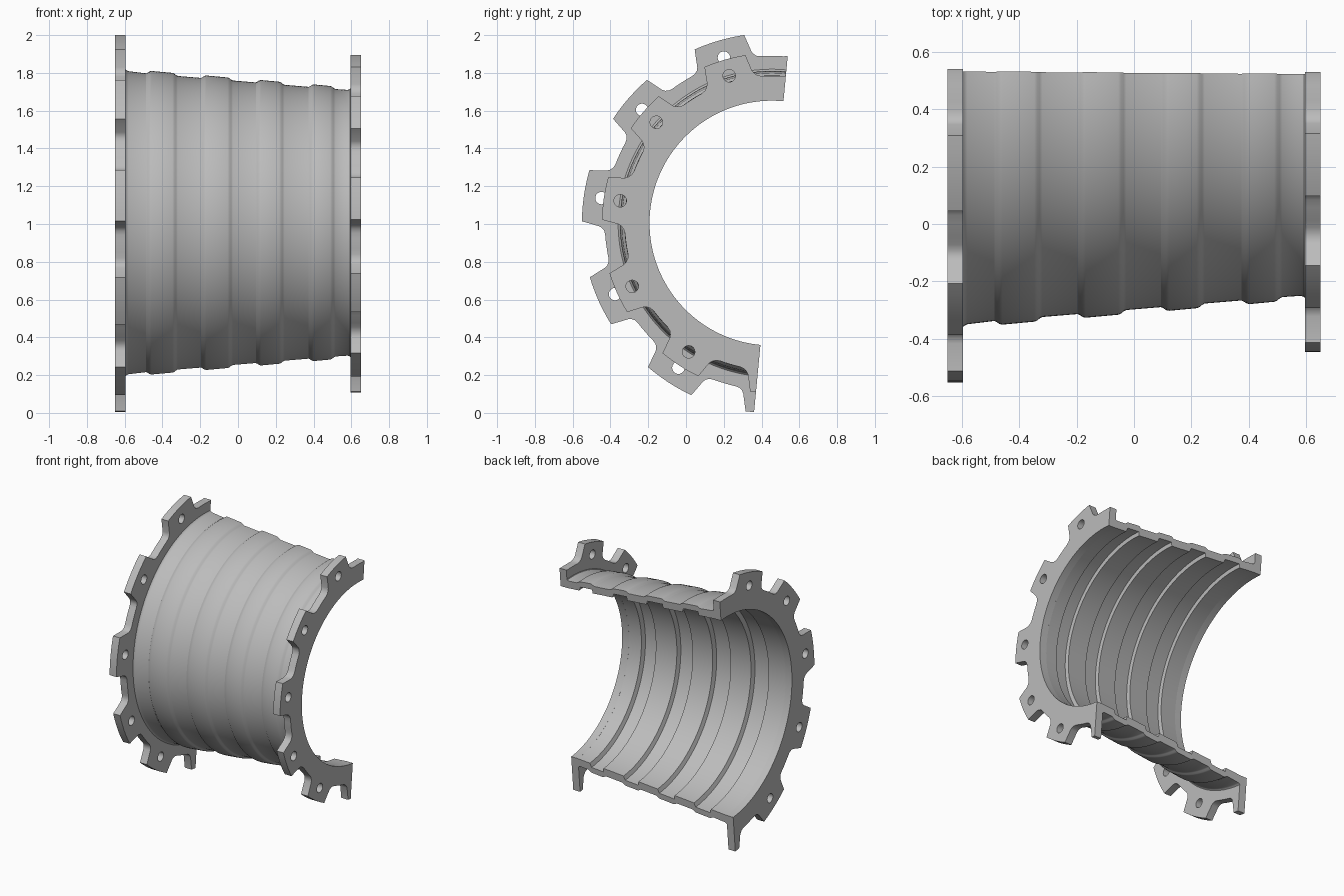
import bpy
import bmesh
from math import sin, cos, radians

cube = bpy.data.objects.get("Cube")
if cube:
    bpy.data.objects.remove(cube)

AXIS_Y, AXIS_Z = 0.455, 1.005      # centre line of the half shell, along x
START, END = 84.6, 264.6           # split plane, degrees
PITCH, FIRST = 360 / 11, 106.2     # lug spacing

grey = bpy.data.materials.new("metal grey")
grey.use_nodes = True
COLOUR = (0.5, 0.5, 0.5, 1)
grey.diffuse_color = COLOUR
bsdf = next(n for n in grey.node_tree.nodes if n.type == 'BSDF_PRINCIPLED')
bsdf.inputs["Base Color"].default_value = COLOUR


def polar(x, r, deg):
    a = radians(deg)
    return (x, AXIS_Y + r * cos(a), AXIS_Z + r * sin(a))


def finish(bm, name):
    bmesh.ops.recalc_face_normals(bm, faces=bm.faces)
    mesh = bpy.data.meshes.new(name)
    bm.to_mesh(mesh)
    bm.free()
    obj = bpy.data.objects.new(name, mesh)
    bpy.context.collection.objects.link(obj)
    mesh.materials.append(grey)
    bpy.ops.object.select_all(action='DESELECT')
    obj.select_set(True)
    bpy.context.view_layer.objects.active = obj
    bpy.ops.object.shade_smooth_by_angle(angle=radians(30))
    return obj


def add_loop(bm, points):
    verts = [bm.verts.new(p) for p in points]
    for a, b in zip(verts, verts[1:] + verts[:1]):
        bm.edges.new((a, b))


def flange(name, x, thickness, bore, lug, hole_r):
    """Half ring with lugs; lug lists (degrees from lug centre, radius)."""
    bm = bmesh.new()
    outline = {}
    for k in range(-1, 7):
        centre = FIRST + k * PITCH
        for off, r in lug:
            for sign in (-1, 1):
                outline[round(centre + sign * off, 3)] = r
    angles = sorted(outline)

    def radius(deg):
        for a, b in zip(angles, angles[1:]):
            if a <= deg <= b:
                t = (deg - a) / (b - a)
                return outline[a] * (1 - t) + outline[b] * t

    used = [START] + [a for a in angles if START < a < END] + [END]
    rim = [polar(x, radius(a), a) for a in used]
    n = 72
    inner = [polar(x, bore, END + (START - END) * i / n) for i in range(n + 1)]
    add_loop(bm, rim + inner)
    # bolt holes
    for k in range(5):
        _, cy, cz = polar(x, hole_r, FIRST + k * PITCH)
        add_loop(bm, [(x, cy + 0.033 * cos(radians(15 * i)),
                       cz + 0.033 * sin(radians(15 * i))) for i in range(24)])
    bmesh.ops.triangle_fill(bm, use_beauty=True, edges=bm.edges[:])
    res = bmesh.ops.extrude_face_region(bm, geom=bm.faces[:], use_keep_orig=True)
    moved = [g for g in res["geom"] if isinstance(g, bmesh.types.BMVert)]
    bmesh.ops.translate(bm, verts=moved, vec=(thickness, 0, 0))
    return finish(bm, name)


def shell(name, profile, steps=96):
    """Sweep a closed (x, radius) profile through the half turn."""
    bm = bmesh.new()
    rings = [[bm.verts.new(polar(x, r, START + (END - START) * i / steps))
              for x, r in profile] for i in range(steps + 1)]
    n = len(profile)
    for a, b in zip(rings, rings[1:]):
        for j in range(n):
            k = (j + 1) % n
            bm.faces.new((a[j], a[k], b[k], b[j]))
    bm.faces.new(rings[0])
    bm.faces.new(rings[-1])
    return finish(bm, name)


# Flanges
flange("large_flange", -0.65, 0.055, 0.747,
       [(0, 1.006), (2.6, 1.006), (5.3, 1.006), (7.8, 1.006), (9.4, 0.915),
        (10, 0.9), (11, 0.889), (12.4, 0.885), (14.4, 0.885)], 0.912)
flange("small_flange", 0.595, 0.055, 0.648,
       [(0, 0.9), (2.4, 0.9), (4.8, 0.9), (7.2, 0.9), (8.8, 0.812),
        (9.5, 0.798), (10.6, 0.786), (12.2, 0.78), (14.4, 0.78)], 0.812)

# Tapered shell with four raised bands, grooved inside
BANDS = [(-0.47, -0.335), (-0.18, -0.043), (0.11, 0.23), (0.39, 0.5)]


def outer_r(x):
    return 0.802 - 0.083 * (x + 0.6)


def inner_r(x):
    return 0.747 - 0.083 * (x + 0.6)


outer = [(-0.6, 0.822), (-0.592, 0.81), (-0.58, 0.804)]
inner = [(-0.6, 0.747)]
for a, b in BANDS:
    for x, lift in ((a - 0.016, 0), (a - 0.007, 0.005), (a + 0.002, 0.012),
                    (a + 0.012, 0.015), (b - 0.012, 0.014), (b - 0.002, 0.011),
                    (b + 0.007, 0.004), (b + 0.016, 0)):
        outer.append((x, outer_r(x) + lift))
    for x, lift in ((a, 0), (a + 0.004, 0.028), (b - 0.012, 0.028), (b, 0)):
        inner.append((x, inner_r(x) + lift))
outer += [(0.58, 0.705), (0.592, 0.709), (0.6, 0.72)]
inner.append((0.6, 0.648))
shell("ribbed_shell", outer + inner[::-1])
